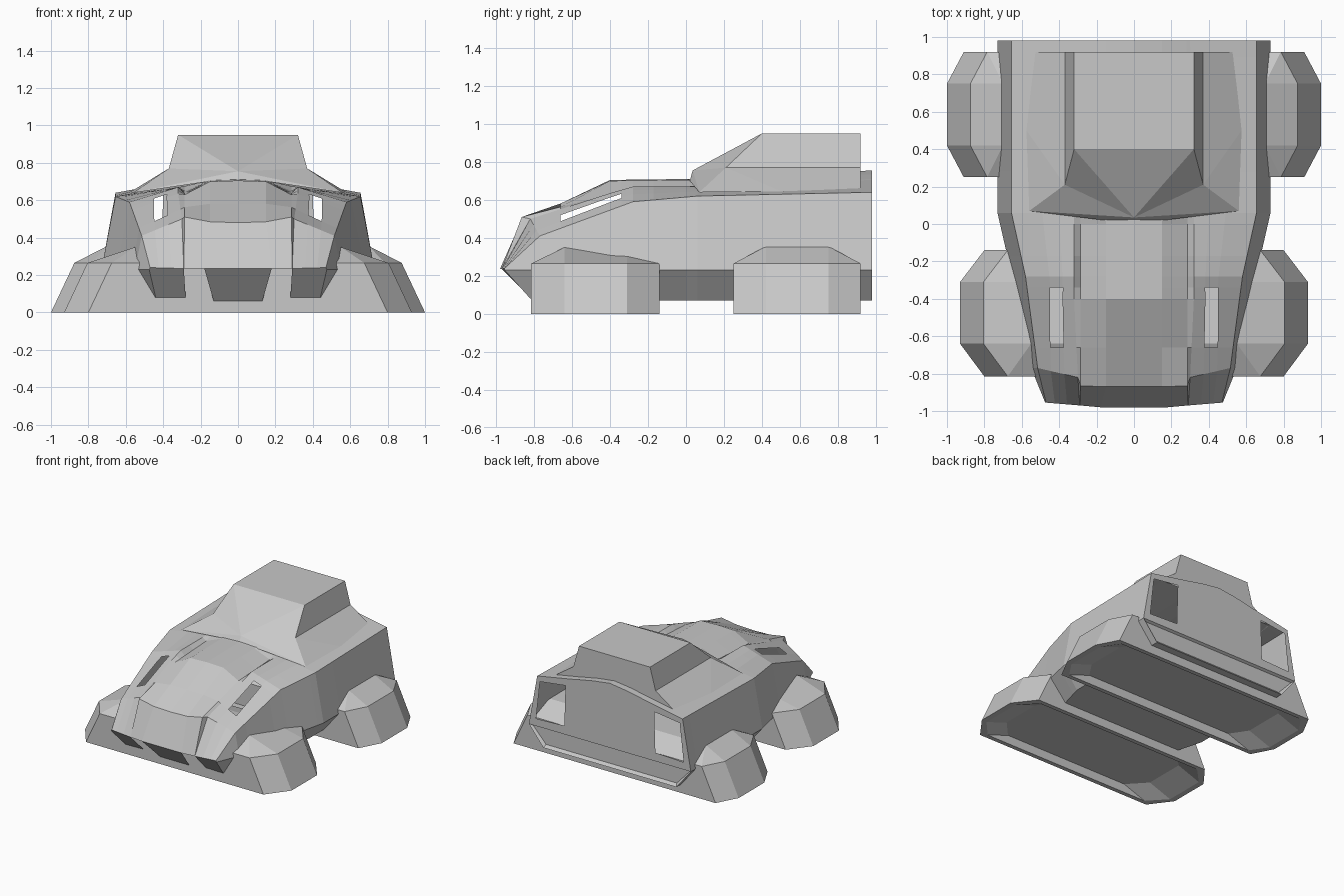
import bpy, bmesh
from mathutils import Vector

cube = bpy.data.objects.get("Cube")
if cube:
    bpy.data.objects.remove(cube, do_unlink=True)

grey = bpy.data.materials.new("hull_grey")
grey.use_nodes = True
grey.diffuse_color = (0.58, 0.58, 0.58, 1)
grey.node_tree.nodes["Principled BSDF"].inputs["Base Color"].default_value = grey.diffuse_color


def finish(name, bm, mirror=True):
    """Weld, optionally mirror across x, and add the object to the scene."""
    if mirror:
        copy = bmesh.ops.duplicate(bm, geom=bm.verts[:] + bm.edges[:] + bm.faces[:])["geom"]
        for v in copy:
            if isinstance(v, bmesh.types.BMVert):
                v.co.x = -v.co.x
    bmesh.ops.remove_doubles(bm, verts=bm.verts, dist=0.0005)
    bmesh.ops.recalc_face_normals(bm, faces=bm.faces)
    mesh = bpy.data.meshes.new(name)
    bm.to_mesh(mesh)
    bm.free()
    mesh.materials.append(grey)
    obj = bpy.data.objects.new(name, mesh)
    bpy.context.scene.collection.objects.link(obj)
    return obj


def face(bm, pts):
    return bm.faces.new([bm.verts.new(p) for p in pts])


def sample(rail, y):
    """Point on a (y, x, z) rail at the given y."""
    for a, b in zip(rail, rail[1:]):
        if y <= b[0] or b is rail[-1]:
            t = (y - a[0]) / (b[0] - a[0])
            return Vector((a[1] + t * (b[1] - a[1]), y, a[2] + t * (b[2] - a[2])))


# Hull rails from floor to roof centre, each point is (y, x, z)
floor = [(-.82, .44, .08), (-.78, .45, .07), (-.3, .5, .07), (.06, .6, .07), (.98, .6, .07)]
waist = [(-.955, .475, .23), (-.77, .55, .23), (-.64, .57, .23), (.06, .73, .23), (.98, .73, .23)]
shoulder = [(-.955, .47, .24), (-.77, .515, .41), (-.28, .58, .59), (.06, .655, .62), (.98, .655, .64)]
hood_edge = [(-.97, .29, .235), (-.82, .3, .5), (-.4, .32, .635), (-.28, .32, .67), (.06, .32, .67), (.98, .3, .705)]
groove = [(-.97, .29, .235), (-.865, .285, .51), (-.4, .285, .63), (0, .285, .65), (.06, .285, .675), (.98, .28, .71)]
ridge = [(-.98, .18, .235), (-.87, .15, .485), (-.4, .15, .7), (0, .15, .705), (.98, .15, .735)]
centre = [(-.98, 0, .235), (-.87, 0, .48), (-.4, 0, .705), (0, 0, .71), (.98, 0, .755)]
stations = [-.66, -.4, -.34, -.28, -.17, 0, .06, .28, .89, .98]


def trace(rail):
    ends = [Vector((x, y, z)) for y, x, z in rail[:2]]
    return ends + [sample(rail, y) for y in stations]


def between(a, b, t, slope):
    """Rail running between two others, drifting outward toward the nose."""
    return [p.lerp(q, t + slope * min(0, p.y + .34)) for p, q in zip(a, b)]


low, wst, shl, hood, grv, rdg, mid = map(
    trace, (floor, waist, shoulder, hood_edge, groove, ridge, centre))
vent_out = between(shl, hood, .49, .375)
vent_in = between(shl, hood, .76, .22)
rows = [low, wst, shl, vent_out, vent_in, hood, grv, rdg, mid]

bm = bmesh.new()
for r, (a, b) in enumerate(zip(rows, rows[1:])):
    for i in range(len(a) - 1):
        # vent slots stay open
        if a is vent_out and -.67 < a[i].y < -.35:
            continue
        # skirt is left out where the wheel housings pass through
        inside = -.79 < a[i].y < -.2 or .27 < a[i].y < .8
        if r == 0 and inside:
            continue
        pts = [a[i], a[i + 1], b[i + 1], b[i]]
        if a[i] == b[i]:
            pts.pop()
        face(bm, pts)

# Floor between and behind the housings
for i in range(len(low) - 1):
    if -.18 < low[i].y < .27 or low[i].y > .85:
        p, q = low[i], low[i + 1]
        face(bm, (p, q, Vector((0, q.y, q.z)), Vector((0, p.y, p.z))))

# Chin panels, with an open intake between them
face(bm, (mid[0], rdg[0], (.13, -.815, .06), (0, -.815, .06)))
face(bm, (hood[0], shl[0], wst[0], low[0], (.28, -.815, .08)))

# Rear panel with a window opening on each side
y = .98
inner_top = shl[-1].lerp(hood[-1], .75)
face(bm, ((0, y, .23), (.39, y, .23), inner_top, hood[-1], grv[-1], rdg[-1], mid[-1]))
outer = [(.39, y, .23), wst[-1], shl[-1], inner_top]
window = [(.41, y, .3), (.665, y, .29), (.63, y, .6), (.4, y, .63)]
for i in range(4):
    j = (i + 1) % 4
    face(bm, (outer[i], outer[j], window[j], window[i]))
finish("hull", bm)

# Rear bumper with a shallow recess
bm = bmesh.new()
f = face(bm, ((.6, y, .07), (-.6, y, .07), (-.73, y, .23), (.73, y, .23)))
f.normal_update()
if f.normal.y < 0:
    f.normal_flip()
bmesh.ops.inset_individual(bm, faces=[f], thickness=.025, depth=-.02)
finish("rear_bumper", bm, mirror=False)

# Raised cabin on the rear roof
bm = bmesh.new()
roof_f, roof_b = Vector((.32, .4, .95)), Vector((.32, .92, .95))
side_f, side_b = Vector((.37, .21, .77)), Vector((.37, .92, .77))
base_f, base_m, base_b = Vector((.56, .07, .64)), Vector((.575, .5, .645)), Vector((.53, .92, .66))
tip, brow = Vector((0, .035, .755)), Vector((.16, .02, .70))


def axis(v):
    return Vector((0, v.y, v.z))


face(bm, (axis(roof_f), roof_f, roof_b, axis(roof_b)))
face(bm, (roof_f, side_f, side_b, roof_b))
face(bm, (side_f, base_f, base_m))
face(bm, (side_f, base_m, base_b, side_b))
face(bm, (axis(roof_f), tip, roof_f))
face(bm, (roof_f, tip, side_f))
face(bm, (side_f, tip, base_f))
face(bm, (tip, axis(brow), brow, base_f))
face(bm, (axis(roof_b), roof_b, side_b, base_b, axis(base_b)))
finish("cabin", bm)


def housing(name, ys, flat, corner, top_x, top_z):
    """Eight-sided wheel housing spanning the full width, recessed below."""
    y0, y1, y2, y3 = ys

    def ring(z, dx, dy):
        half = [(corner - dx, y0 + dy), (flat - dx, y1), (flat - dx, y2), (corner - dx, y3 - dy)]
        return [(px, py, z) for px, py in half] + [(-px, py, z) for px, py in reversed(half)]

    ridge_pts = [(top_x, y1, top_z[0])] * 2 + [(top_x, y2, top_z[1])] * 2
    crown = ridge_pts + [(-px, py, z) for px, py, z in reversed(ridge_pts)]
    rings = [ring(.07, .24, .035), ring(0, .045, .035), ring(0, 0, 0), ring(.265, .125, 0), crown]
    bm = bmesh.new()
    for a, b in zip(rings, rings[1:]):
        for i in range(8):
            j = (i + 1) % 8
            pts = list(dict.fromkeys((a[i], a[j], b[j], b[i])))
            face(bm, pts)
    face(bm, rings[0])
    face(bm, list(dict.fromkeys(crown)))
    return finish(name, bm, mirror=False)


housing("front_wheel_housing", (-.815, -.64, -.31, -.14), .93, .80, .55, (.35, .32))
housing("rear_wheel_housing", (.25, .42, .75, .92), 1.0, .91, .70, (.355, .355))
